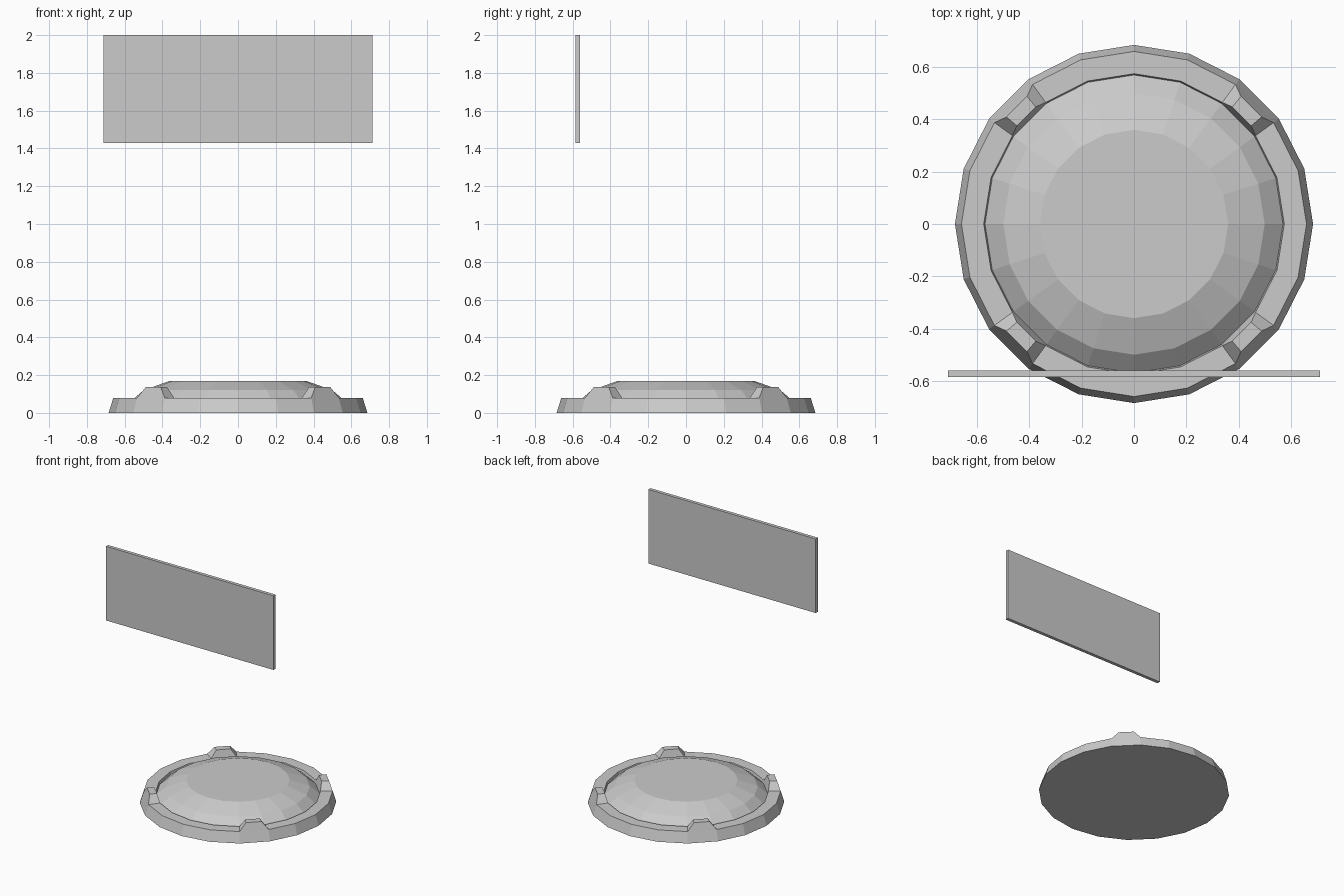
import bpy, bmesh, math

if "Cube" in bpy.data.objects:
    bpy.data.objects.remove(bpy.data.objects["Cube"])

SIDES = 20


def polar(r, deg, z):
    a = math.radians(deg)
    return (r * math.cos(a), r * math.sin(a), z)


def finish(bm, name):
    bmesh.ops.recalc_face_normals(bm, faces=bm.faces[:])
    mesh = bpy.data.meshes.new(name)
    bm.to_mesh(mesh)
    bm.free()
    ob = bpy.data.objects.new(name, mesh)
    bpy.context.collection.objects.link(ob)
    return ob


def lathe(bm, profile):
    # returns the face bands between successive (radius, z) rings
    rings = [[bm.verts.new(polar(r, 360 * i / SIDES, z)) for i in range(SIDES)]
             for r, z in profile]
    bands = []
    for lo, hi in zip(rings, rings[1:]):
        bands.append([bm.faces.new((lo[i], lo[(i + 1) % SIDES],
                                    hi[(i + 1) % SIDES], hi[i]))
                      for i in range(SIDES)])
    return rings, bands


# Base rim: sloped side, flat top, narrow inner lip
bm = bmesh.new()
rings, bands = lathe(bm, [(0.685, 0), (0.66, 0.08), (0.575, 0.08), (0.57, 0.06)])
bm.faces.new(rings[0][::-1])

# Four tapered clips raised from the rim on the diagonals
for i in (2, 7, 12, 17):
    mid = (i + 0.5) * 360 / SIDES
    top = bmesh.ops.extrude_discrete_faces(bm, faces=[bands[1][i]])["faces"][0]
    for v in top.verts:
        outer = math.hypot(v.co.x, v.co.y) > 0.62
        ang = math.degrees(math.atan2(v.co.y, v.co.x)) % 360
        side = 1 if ang > mid else -1
        v.co = polar(0.637 if outer else 0.585, mid + side * 5, 0.137)
finish(bm, "base_rim")

# Faceted dome with flat top
bm = bmesh.new()
rings, _ = lathe(bm, [(0.57, 0.06), (0.50, 0.12), (0.36, 0.17)])
bm.faces.new(rings[-1])
finish(bm, "dome")

# Floating panel above the front edge
bm = bmesh.new()
bmesh.ops.create_cube(bm, size=1)
bmesh.ops.scale(bm, vec=(1.424, 0.026, 0.57), verts=bm.verts[:])
bmesh.ops.translate(bm, vec=(0, -0.573, 1.715), verts=bm.verts[:])
finish(bm, "floating_panel")
